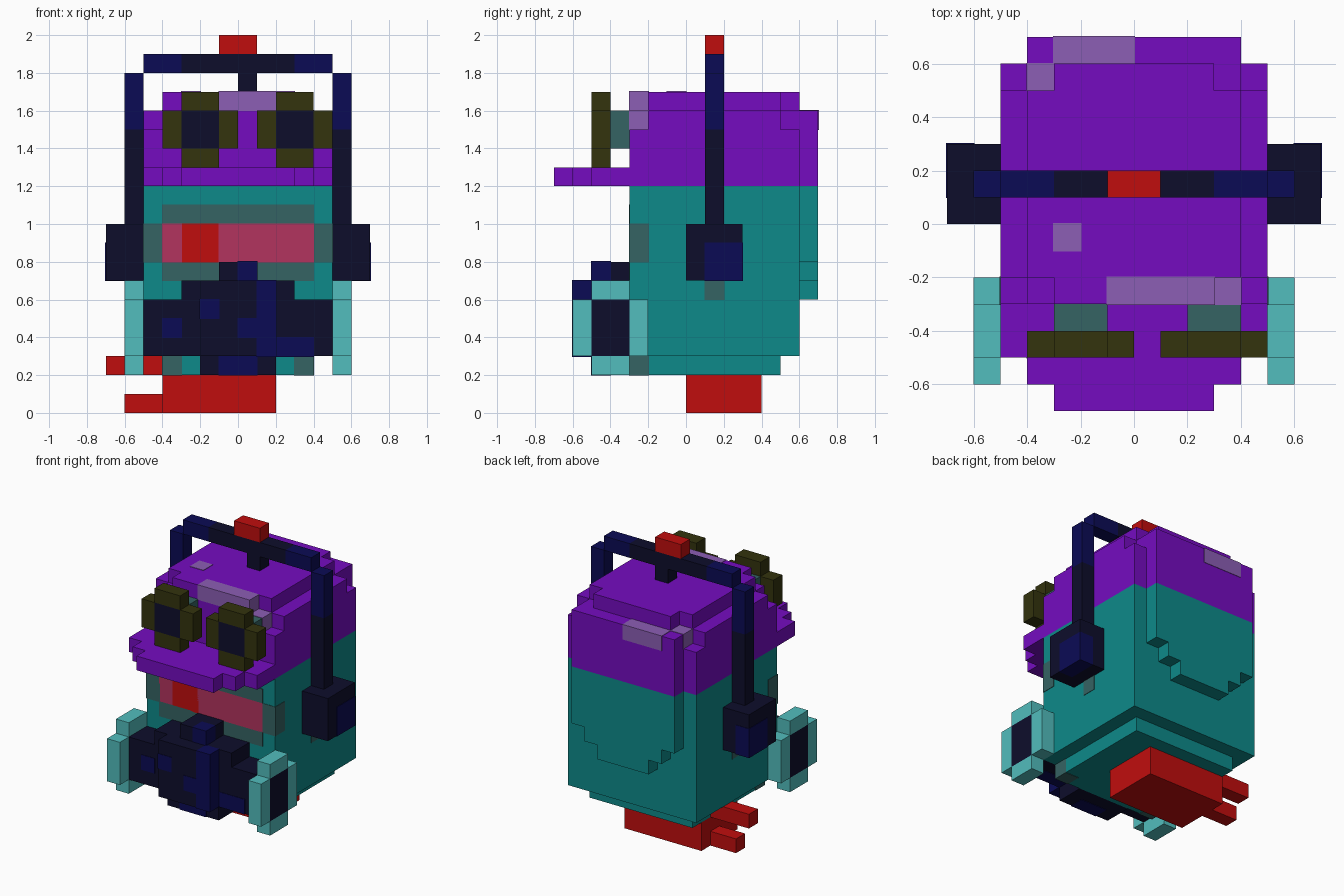
import bpy, bmesh
from mathutils import Matrix, Vector

cube = bpy.data.objects.get("Cube")
if cube:
    bpy.data.objects.remove(cube, do_unlink=True)

U = 0.1        # size of one block
SKIN = 0.003   # how far painted patches stand proud


def material(name, hex_colour):
    srgb = [int(hex_colour[i:i + 2], 16) / 255 for i in (0, 2, 4)]
    lin = [c / 12.92 if c <= 0.04045 else ((c + 0.055) / 1.055) ** 2.4 for c in srgb]
    m = bpy.data.materials.new(name)
    m.use_nodes = True
    m.diffuse_color = (*lin, 1)
    bsdf = next(n for n in m.node_tree.nodes if n.type == 'BSDF_PRINCIPLED')
    bsdf.inputs["Base Color"].default_value = (*lin, 1)
    bsdf.inputs["Roughness"].default_value = 0.9
    return m


purple = material("purple", "750CC0")
lilac = material("lilac", "8C5EB5")
teal = material("teal", "0D8A8A")
grey_teal = material("grey teal", "356363")
red = material("red", "C00D0D")
pink = material("pink", "B2345E")
dark = material("dark navy", "0D0D2B")
navy = material("navy", "0B0B55")
olive = material("olive", "33330D")
cyan = material("cyan", "52BDBD")


def part(name, mat, boxes, mirror=False, grow=0.0):
    """Blocky part from boxes (x0, x1, y0, y1, z0, z1) in block units."""
    if mirror:
        boxes = boxes + [(-b[1], -b[0], *b[2:]) for b in boxes]
    bm = bmesh.new()
    for x0, x1, y0, y1, z0, z1 in boxes:
        size = Vector((x1 - x0, y1 - y0, z1 - z0)) * U + Vector((2 * grow,) * 3)
        centre = Vector((x0 + x1, y0 + y1, z0 + z1)) * U / 2
        bmesh.ops.create_cube(bm, size=1, matrix=Matrix.Translation(centre) @ Matrix.Diagonal((*size, 1)))
    mesh = bpy.data.meshes.new(name)
    bm.to_mesh(mesh)
    bm.free()
    mesh.materials.append(mat)
    obj = bpy.data.objects.new(name, mesh)
    bpy.context.collection.objects.link(obj)
    return obj


def patch(name, mat, boxes, mirror=False):
    return part(name, mat, boxes, mirror, SKIN)


# Body with stepped underside and back pouch
part("body", teal, [(-5, 5, -3, 6, 3, 12), (-4, 4, -3, 5, 2, 3)])
part("back_pouch", teal, [(-2, 2, 6, 7, 6, 7), (-3, 3, 6, 7, 7, 8), (-4, 4, 6, 7, 8, 12)])

# Cap, rounded off in steps towards the crown
part("cap", purple, [
    (-5, 5, -3, 6, 12, 15),
    (-5, 5, -2, 5, 15, 16), (-4, 4, -3, 6, 15, 16),
    (-4, 4, -2, 5, 16, 17), (-3, 3, -3, 6, 16, 17),
    (-4, 4, 6, 7, 12, 16)])
part("cap_brim", purple, [(-5, 5, -5, -3, 12, 13), (-4, 4, -6, -5, 12, 13), (-3, 3, -7, -6, 12, 13)])
patch("cap_highlights", lilac, [
    (-1, 3, -3, -2, 16, 17), (3, 4, -3, -2, 15, 16), (-3, -2, -1, 0, 16, 17),
    (-3, 0, 6, 7, 15, 16), (-4, -3, 5, 6, 15, 16)])

# Goggles: ring, lens and mount for each eye
for side, c in (("right", -2), ("left", 3)):
    part(f"goggle_ring_{side}", olive, [
        (c - 1, c + 1, -5, -4, 16, 17), (c - 1, c + 1, -5, -4, 13, 14),
        (c - 2, c - 1, -5, -4, 14, 16), (c + 1, c + 2, -5, -4, 14, 16)])
    part(f"goggle_lens_{side}", dark, [(c - 1, c + 1, -5, -4, 14, 16)])
    part(f"goggle_mount_{side}", grey_teal, [(c - 1, c + 1, -4, -3, 14, 16)])

# Mouth band and its grey surround
patch("mouth_band", pink, [(-4, -3, -3, -2, 8, 10), (-1, 4, -3, -2, 8, 10)])
patch("mouth_accent", red, [(-3, -1, -3, -2, 8, 10)])
patch("mouth_surround", grey_teal, [(-4, 4, -3, -2.9, 10, 11)])
patch("mouth_surround_sides", grey_teal,
      [(4, 5, -3, -2, 8, 10), (1, 4, -3, -2.9, 7, 8), (3, 4, -3, -2, 2, 3), (4.5, 5, 1, 2, 6, 7)], mirror=True)

# Breathing mask with side arms reaching through the filters
part("mask", dark, [
    (-6, 6, -5, -3, 3, 6), (-3, 3, -5, -3, 6, 7), (-2, 2, -6, -5, 3, 7),
    (-2, 2, -5, -3, 2, 3), (-1, 1, -5, -3, 7, 8)])
patch("mask_blue_blocks", navy, [
    (-4, -3, -5, -4, 4, 5), (-2, -1, -6, -5, 5, 6), (0, 1, -6, -5, 4, 5),
    (1, 2, -6, -5, 3, 7), (2, 4, -5, -4, 3, 4), (0, 1, -5, -4, 7, 8), (-1, 1, -5, -4, 2, 3)])
part("filter_rims", cyan, [
    (5, 6, -5, -3, 6, 7), (5, 6, -5, -3, 2, 3),
    (5, 6, -6, -5, 3, 6), (5, 6, -3, -2, 3, 6)], mirror=True)

# Headphones
part("ear_cups", dark, [(5, 7, 0, 3, 7, 10)], mirror=True)
patch("ear_cup_pads", navy, [(6, 7, 1, 3, 7, 9)], mirror=True)
part("headband_lower", dark, [(5, 6, 1, 2, 10, 15)], mirror=True)
part("headband_upper", navy, [(5, 6, 1, 2, 15, 18), (3, 5, 1, 2, 18, 19)], mirror=True)
part("headband_top", dark, [(-3, 3, 1, 2, 18, 19), (0, 1, 1, 2, 17, 18)])
part("headband_button", red, [(-1, 1, 1, 2, 19, 20)])

# Base block with two prongs
part("base", red, [(-4, 2, 0, 4, 0, 2)])
part("prongs", red, [(-6, -4, 2, 3, 0, 1), (-7, -4, 2, 3, 2, 3)])
